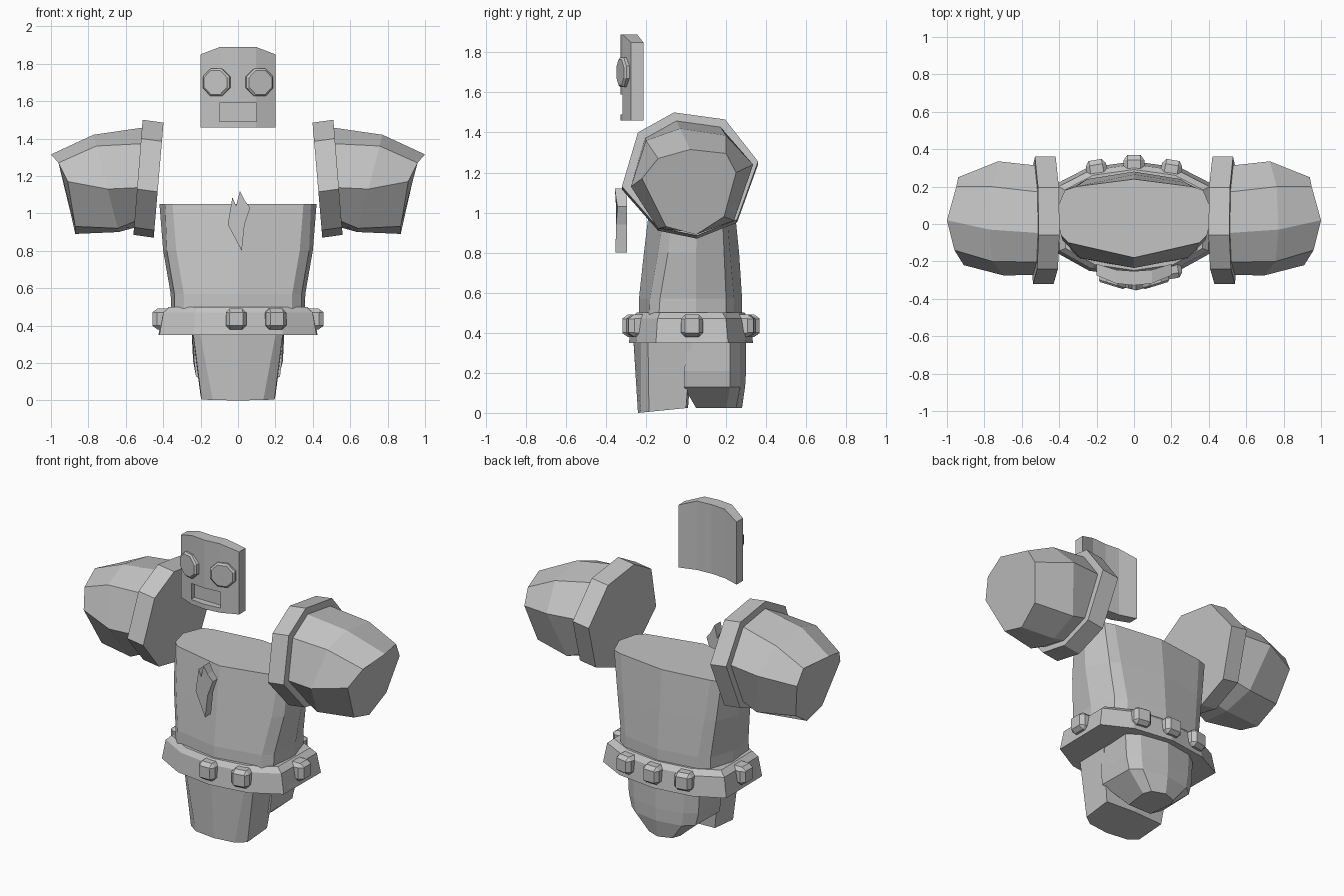
import bpy, bmesh, math
from mathutils import Vector, Matrix

if "Cube" in bpy.data.objects:
    bpy.data.objects.remove(bpy.data.objects["Cube"])

stone = bpy.data.materials.new("stone grey")
stone.diffuse_color = (0.55, 0.55, 0.55, 1)
stone.use_nodes = True
stone.node_tree.nodes["Principled BSDF"].inputs["Base Color"].default_value = stone.diffuse_color


def add(name, bm):
    bmesh.ops.recalc_face_normals(bm, faces=bm.faces[:])
    me = bpy.data.meshes.new(name)
    bm.to_mesh(me)
    bm.free()
    me.materials.append(stone)
    ob = bpy.data.objects.new(name, me)
    bpy.context.collection.objects.link(ob)
    return ob


def loft(name, rings, matrix=Matrix()):
    """Skin a list of equal-length rings and close both ends."""
    bm = bmesh.new()
    vs = [[bm.verts.new(matrix @ Vector(p)) for p in r] for r in rings]
    n = len(rings[0])
    for a, b in zip(vs, vs[1:]):
        for i in range(n):
            j = (i + 1) % n
            bm.faces.new((a[i], a[j], b[j], b[i]))
    bm.faces.new(vs[0])
    bm.faces.new(vs[-1])
    return add(name, bm)


def plan(half, z, s=1.0):
    """Mirror a half outline (front middle to back middle) at height z."""
    right = [(x * s, y * s, z) for x, y in half]
    return right + [(-x, y, zz) for x, y, zz in reversed(right[1:-1])]


# Torso: wide at the shoulders, tapering to the waist
loft("torso", [
    plan([(0, -.235), (.29, -.185), (.34, -.14), (.355, .05), (.31, .2), (.25, .24), (0, .28)], .42),
    plan([(0, -.235), (.29, -.18), (.34, -.13), (.36, .05), (.31, .2), (.25, .24), (0, .28)], .57),
    plan([(0, -.21), (.33, -.14), (.38, -.09), (.40, .05), (.34, .19), (.28, .22), (0, .265)], .80),
    plan([(0, -.18), (.35, -.10), (.39, -.06), (.42, .06), (.37, .18), (.31, .2), (0, .24)], 1.05)])

# Belt
belt = [(0, -.285), (.24, -.25), (.42, -.15), (.425, .21), (.25, .3), (0, .335)]
loft("belt", [plan(belt, .35), plan(belt, .47, .95), plan(belt, .5, .87)])

# Belt studs: chamfered blocks facing outward
for i, (x, y, ang) in enumerate([(-.01, -.27, 0), (.2, -.245, 10), (.41, .03, 90), (-.41, .03, -90),
                                 (.2, .295, 170), (-.2, .295, 190), (0, .32, 180)]):
    m = Matrix.Translation((x, y, .435)) @ Matrix.Rotation(math.radians(ang), 4, 'Z')

    def octo(w, c, d):
        return [(w, d, -c), (w, d, c), (c, d, w), (-c, d, w),
                (-w, d, c), (-w, d, -c), (-c, d, -w), (c, d, -w)]
    loft(f"belt_stud_{i}", [octo(.055, .035, .04), octo(.055, .035, -.022), octo(.036, .033, -.048)], m)

# Front skirt block
front_top = [(0, -.265), (.21, -.225), (.245, -.19), (.25, .03), (0, .04)]
front_low = [(0, -.24), (.135, -.225), (.195, -.185), (.2, .0), (0, .01)]
low = [(x, y, .0 + .1 * max(0, y + .24)) for x, y, z in plan(front_low, 0)]
loft("front_skirt", [plan(front_top, .4), low])

# Rear skirt block, undercut at the sides
loft("rear_skirt", [
    plan([(0, .03), (.24, .02), (.25, .22), (.18, .27), (0, .3)], .4),
    plan([(0, -.01), (.235, -.01), (.24, .22), (.17, .27), (0, .3)], .21),
    plan([(0, -.01), (.225, -.01), (.22, .22), (.16, .27), (0, .295)], .13),
    plan([(0, .05), (.08, .05), (.1, .2), (.08, .25), (0, .28)], .025)])

# Shoulders: tilted collar slab and faceted pad, mirrored
slab = [(-.06, 1.5), (.195, 1.465), (.36, 1.255), (.255, .965),
        (.055, .885), (-.14, .925), (-.32, 1.13), (-.24, 1.4)]
pad_mid = [(-.03, 1.42), (.2, 1.385), (.335, 1.24), (.24, .96),
           (.055, .9), (-.14, .92), (-.275, 1.13), (-.2, 1.36)]
pad_end = [(1, .02, 1.315), (.95, .2, 1.295), (.94, .25, 1.2), (.89, .19, .98),
           (.87, .05, .89), (.87, -.1, .93), (.91, -.22, 1.17), (.96, -.14, 1.27)]
for side, s in (("right", 1), ("left", -1)):
    flip = Matrix.Diagonal((s, 1, 1, 1))
    inner = [(.40 + (1.48 - z) * .085, y, z - .015) for y, z in slab]
    outer = [(.51 + (1.5 - z) * .08, y, z) for y, z in slab]
    loft(f"{side}_shoulder_collar", [inner, outer], flip)
    root = [(.50 + (1.5 - z) * .08, .02 + (y - .02) * .86, 1.19 + (z - 1.19) * .87) for y, z in slab]
    mid = [(.64 + (z - .91) * .26, y, z) for y, z in pad_mid]
    loft(f"{side}_shoulder_pad", [root, mid, pad_end], flip)

# Face plate: curved slab with a mouth slot cut in
cols = []
for x, yf, yb, zt in [(-.2, -.275, -.213, 1.85), (-.095, -.318, -.245, 1.89), (0, -.328, -.252, 1.89),
                      (.095, -.318, -.245, 1.89), (.2, -.275, -.213, 1.85)]:
    cols.append([(x, yf, 1.46), (x, yf, zt), (x, yb, zt), (x, yb, 1.46)])
face = loft("face_plate", cols)
cutter = loft("mouth_cutter", [[(x, y, z) for x, z in ((-.1, 1.49), (.1, 1.49), (.1, 1.59), (-.1, 1.59))]
                               for y in (-.5, -.285)])
cutter.hide_render = True
mod = face.modifiers.new("mouth", 'BOOLEAN')
mod.operation, mod.object, mod.solver = 'DIFFERENCE', cutter, 'EXACT'
bpy.context.view_layer.objects.active = face
bpy.ops.object.modifier_apply(modifier=mod.name)
bpy.data.objects.remove(cutter)

# Eyes: octagonal discs with a chamfered rim, angled along the plate
for side, s in (("right", 1), ("left", -1)):
    m = Matrix.Translation((s * .115, -.312, 1.70)) @ Matrix.Rotation(s * math.radians(17), 4, 'Z')
    rings = [[(r * math.cos((k + .5) * math.pi / 4), d, r * math.sin((k + .5) * math.pi / 4)) for k in range(8)]
             for r, d in ((.08, .02), (.08, -.008), (.069, -.018))]
    loft(f"{side}_eye", rings, m)

# Chest crystal shard: front ridge over a jagged outline
shard = [(-.055, .94), (.02, .80), (.035, .94), (.065, 1.03), (.035, 1.07),
         (.01, 1.12), (-.01, 1.04), (-.03, 1.085)]
loft("chest_shard", [[(x, -.295, z) for x, z in shard],
                     [(x, -.355 + abs(x - .01) * .25, z) for x, z in shard]])
